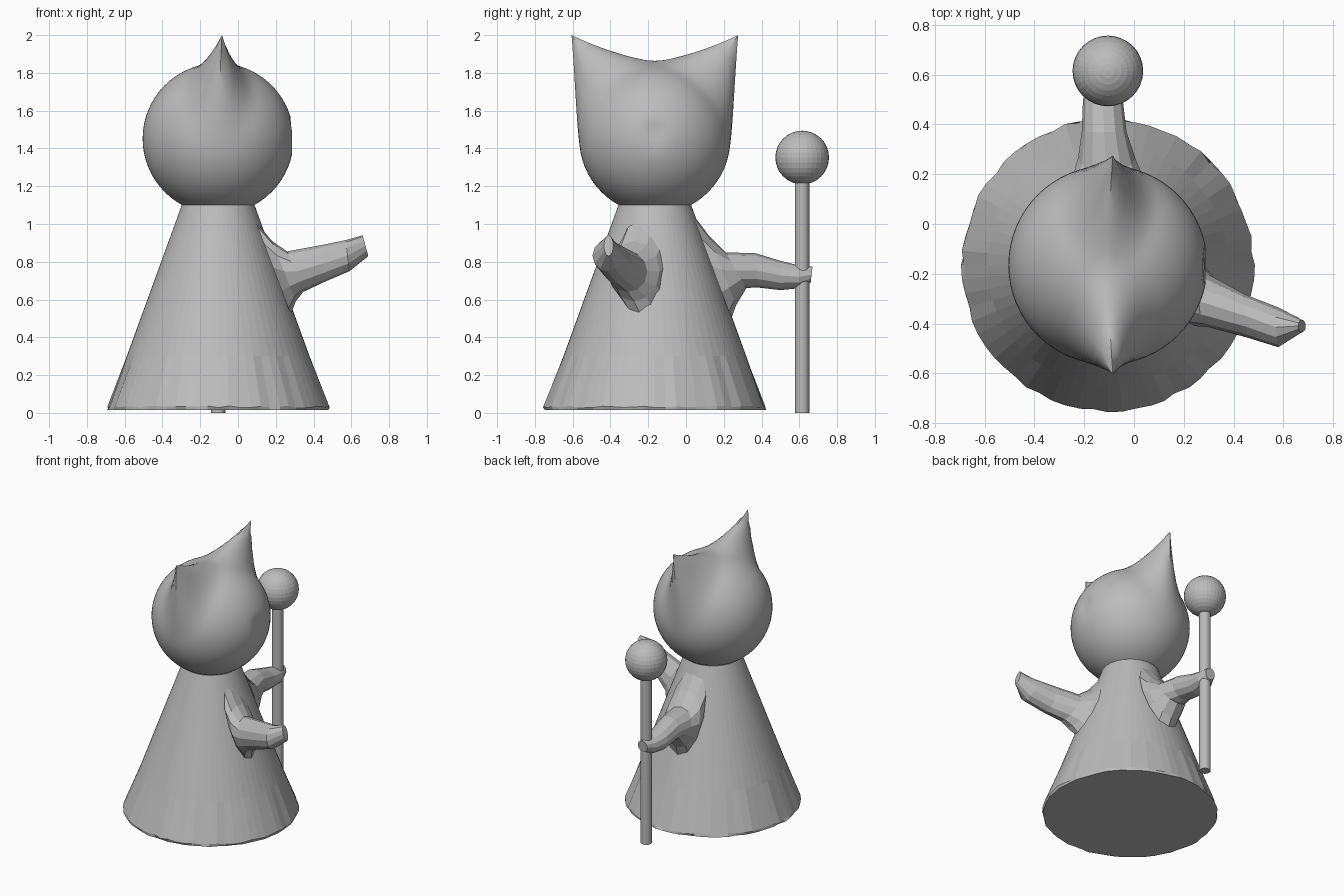
import bpy, bmesh, math, random
from mathutils import Vector

if "Cube" in bpy.data.objects:
    bpy.data.objects.remove(bpy.data.objects["Cube"])

random.seed(4)
CX, CY = -0.105, -0.165          # axis of the body and head

grey = bpy.data.materials.new("plain grey")
grey.diffuse_color = (0.5, 0.5, 0.5, 1)
grey.use_nodes = True
grey.node_tree.nodes["Principled BSDF"].inputs["Base Color"].default_value = grey.diffuse_color


def finish(bm, name, smooth=False):
    bmesh.ops.recalc_face_normals(bm, faces=bm.faces)
    mesh = bpy.data.meshes.new(name)
    bm.to_mesh(mesh)
    bm.free()
    mesh.materials.append(grey)
    obj = bpy.data.objects.new(name, mesh)
    bpy.context.collection.objects.link(obj)
    if smooth:
        bpy.context.view_layer.objects.active = obj
        obj.select_set(True)
        bpy.ops.object.shade_smooth_by_angle(angle=math.radians(30))
        obj.select_set(False)
    return obj


def loft(bm, rings):
    """Skin a list of equal point rings and close both ends."""
    loops = [[bm.verts.new(p) for p in ring] for ring in rings]
    n = len(loops[0])
    for a, b in zip(loops, loops[1:]):
        for i in range(n):
            j = (i + 1) % n
            bm.faces.new((a[i], a[j], b[j], b[i]))
    bm.faces.new(loops[0])
    bm.faces.new(loops[-1])


# Cone body with a slightly ragged hem
SIDES = 64
rings = []
for z, r in ((0.014, 0.583), (0.03, 0.584), (0.3, 0.484),
             (0.55, 0.393), (0.8, 0.302), (1.0, 0.229), (1.1, 0.193)):
    ring = []
    for i in range(SIDES):
        a = math.tau * i / SIDES
        rough = random.uniform(-0.006, 0.008) if z < 0.1 else 0
        lift = random.uniform(-0.003, 0.008) if z == 0.03 else 0
        ring.append((CX + (r + rough) * math.cos(a),
                     CY + (r + rough) * math.sin(a), z + lift))
    rings.append(ring)
bm = bmesh.new()
loft(bm, rings)
finish(bm, "body")

# Round head: two ears pulled out of the sphere and a small nose dent
bm = bmesh.new()
bmesh.ops.create_uvsphere(bm, u_segments=64, v_segments=32, radius=0.4)
for v in bm.verts:
    p = v.co.copy()
    for side in (-1, 1):
        anchor = Vector((0, side * 0.283, 0.283))
        d = p - anchor
        t = math.hypot(d.x / 0.2, math.hypot(d.y, d.z) / 0.36)
        if t < 1:
            v.co += Vector((0.02, side * 0.158, 0.265)) * (1 - t) ** 2
    t = (p - Vector((0.4, 0, 0.04))).length / 0.07
    if t < 1:
        v.co.x -= 0.025 * (1 - t)
    v.co.x = min(v.co.x, 0.392)
bmesh.ops.translate(bm, verts=bm.verts, vec=(CX, CY, 1.452))
finish(bm, "head_with_ears", smooth=True)


def arm(name, sections, along_y=False):
    """Each section: reach and height of its top, of its bottom, sideways centre, half width."""
    rings = []
    for rt, zt, rb, zb, c, half in sections:
        ring = []
        for i in range(12):
            a = math.tau * i / 12
            k = (1 + math.cos(a)) / 2
            reach, z = rb + (rt - rb) * k, zb + (zt - zb) * k
            side = c + half * math.sin(a)
            ring.append((side, reach, z) if along_y else (reach, side, z))
        rings.append(ring)
    bm = bmesh.new()
    loft(bm, rings)
    finish(bm, name)


# Raised arm, flared where it leaves the body
arm("raised_arm", [
    (0.09, 1.02, 0.28, 0.52, -0.24, 0.13),
    (0.18, 0.91, 0.305, 0.59, -0.275, 0.135),
    (0.26, 0.855, 0.345, 0.64, -0.31, 0.105),
    (0.45, 0.89, 0.45, 0.69, -0.37, 0.085),
    (0.57, 0.915, 0.59, 0.75, -0.415, 0.08),
    (0.66, 0.94, 0.69, 0.83, -0.41, 0.025)])

# Arm that holds the staff
arm("staff_arm", [
    (0.03, 1.06, 0.24, 0.50, -0.10, 0.14),
    (0.12, 0.94, 0.265, 0.57, -0.105, 0.14),
    (0.21, 0.85, 0.32, 0.66, -0.11, 0.115),
    (0.37, 0.845, 0.37, 0.665, -0.12, 0.09),
    (0.50, 0.805, 0.50, 0.65, -0.125, 0.08),
    (0.60, 0.78, 0.60, 0.66, -0.115, 0.065),
    (0.67, 0.775, 0.66, 0.69, -0.11, 0.04)], along_y=True)

# Staff and the ball on top of it
bm = bmesh.new()
bmesh.ops.create_cone(bm, cap_ends=True, segments=32, radius1=0.038,
                      radius2=0.038, depth=1.26)
bmesh.ops.translate(bm, verts=bm.verts, vec=(-0.105, 0.615, 0.63))
finish(bm, "staff")

bm = bmesh.new()
bmesh.ops.create_uvsphere(bm, u_segments=32, v_segments=16, radius=0.142)
bmesh.ops.translate(bm, verts=bm.verts, vec=(-0.105, 0.615, 1.352))
finish(bm, "staff_ball")
